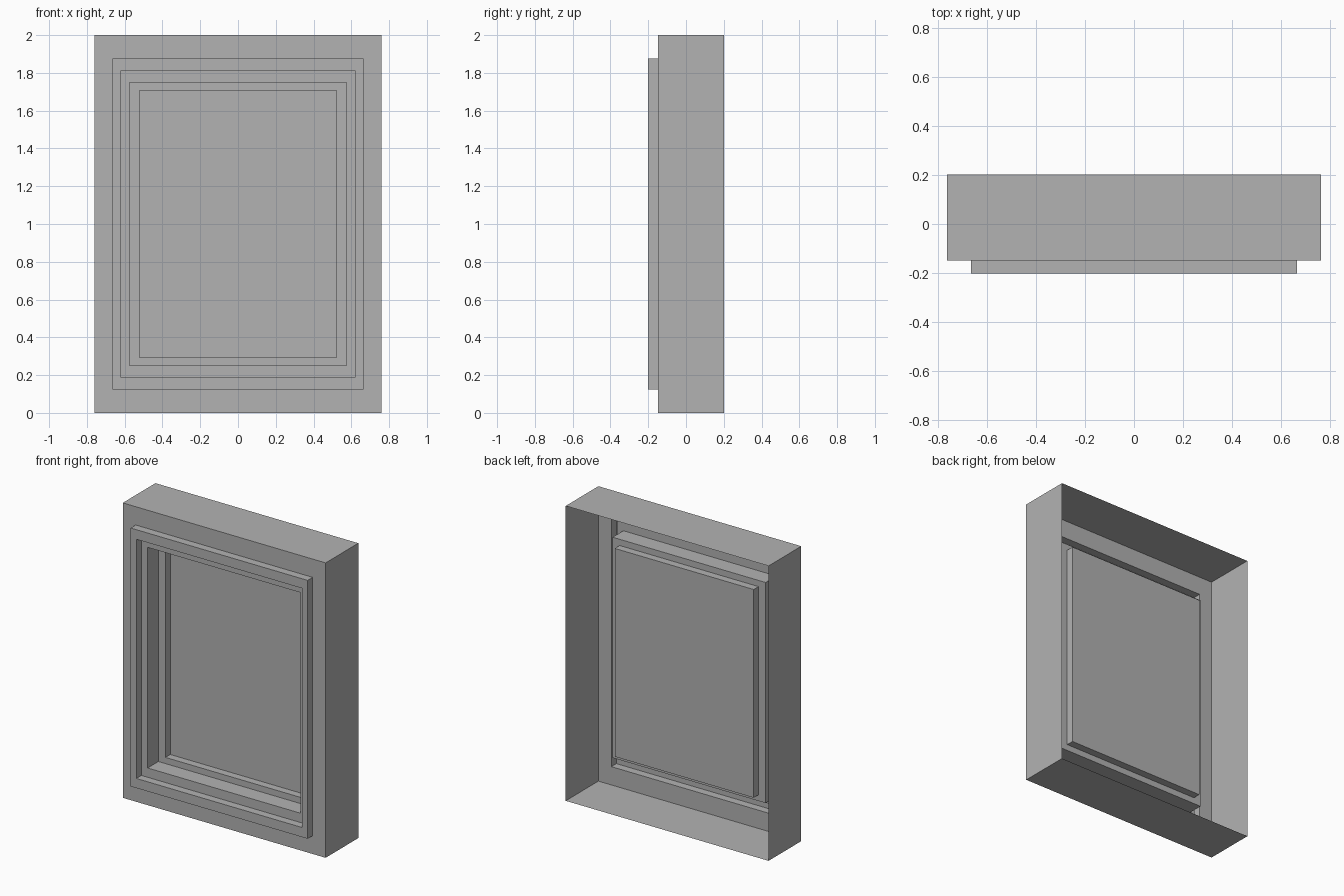
import bpy
import bmesh

cube = bpy.data.objects.get("Cube")
if cube:
    bpy.data.objects.remove(cube, do_unlink=True)

grey = bpy.data.materials.new("mid_grey")
grey.use_nodes = True
colour = (0.448, 0.448, 0.448, 1)
grey.diffuse_color = colour
grey.node_tree.nodes["Principled BSDF"].inputs["Base Color"].default_value = colour

MID_Z = 1.0

# Half width and half height of each nested rectangle
CASE = (0.761, 1.0)
TRIM_OUT = (0.664, 0.876)
TRIM_IN = (0.621, 0.811)
STEP = (0.574, 0.748)
PANE = (0.521, 0.706)

# Depths, from front to back
TRIM_Y, FACE_Y, STEP_Y, PANE_Y, BACK_Y = -0.202, -0.148, -0.033, 0.019, 0.202


def shell(name, rings, fill=False):
    """Thin sheet bridging successive rectangles, optionally closed at the last."""
    bm = bmesh.new()
    loops = []
    for (w, h), y in rings:
        corners = ((-w, -h), (w, -h), (w, h), (-w, h))
        loops.append([bm.verts.new((x, y, MID_Z + z)) for x, z in corners])
    for a, b in zip(loops, loops[1:]):
        for i in range(4):
            j = (i + 1) % 4
            bm.faces.new((a[i], a[j], b[j], b[i]))
    if fill:
        bm.faces.new(loops[-1])
    mesh = bpy.data.meshes.new(name)
    bm.to_mesh(mesh)
    bm.free()
    mesh.materials.append(grey)
    obj = bpy.data.objects.new(name, mesh)
    bpy.context.collection.objects.link(obj)
    return obj


# Open-backed casing with its front border
shell("outer_casing", [(CASE, BACK_Y), (CASE, FACE_Y), (TRIM_OUT, FACE_Y)])

# Raised moulding around the opening
shell("raised_trim", [(TRIM_OUT, FACE_Y), (TRIM_OUT, TRIM_Y),
                      (TRIM_IN, TRIM_Y), (TRIM_IN, FACE_Y)])

# Recessed reveal and its inner ledge
shell("inner_reveal", [(TRIM_IN, FACE_Y), (STEP, FACE_Y),
                       (STEP, STEP_Y), (PANE, STEP_Y)])

# Sunken pane with short side walls
shell("window_pane", [(PANE, STEP_Y), (PANE, PANE_Y)], fill=True)
